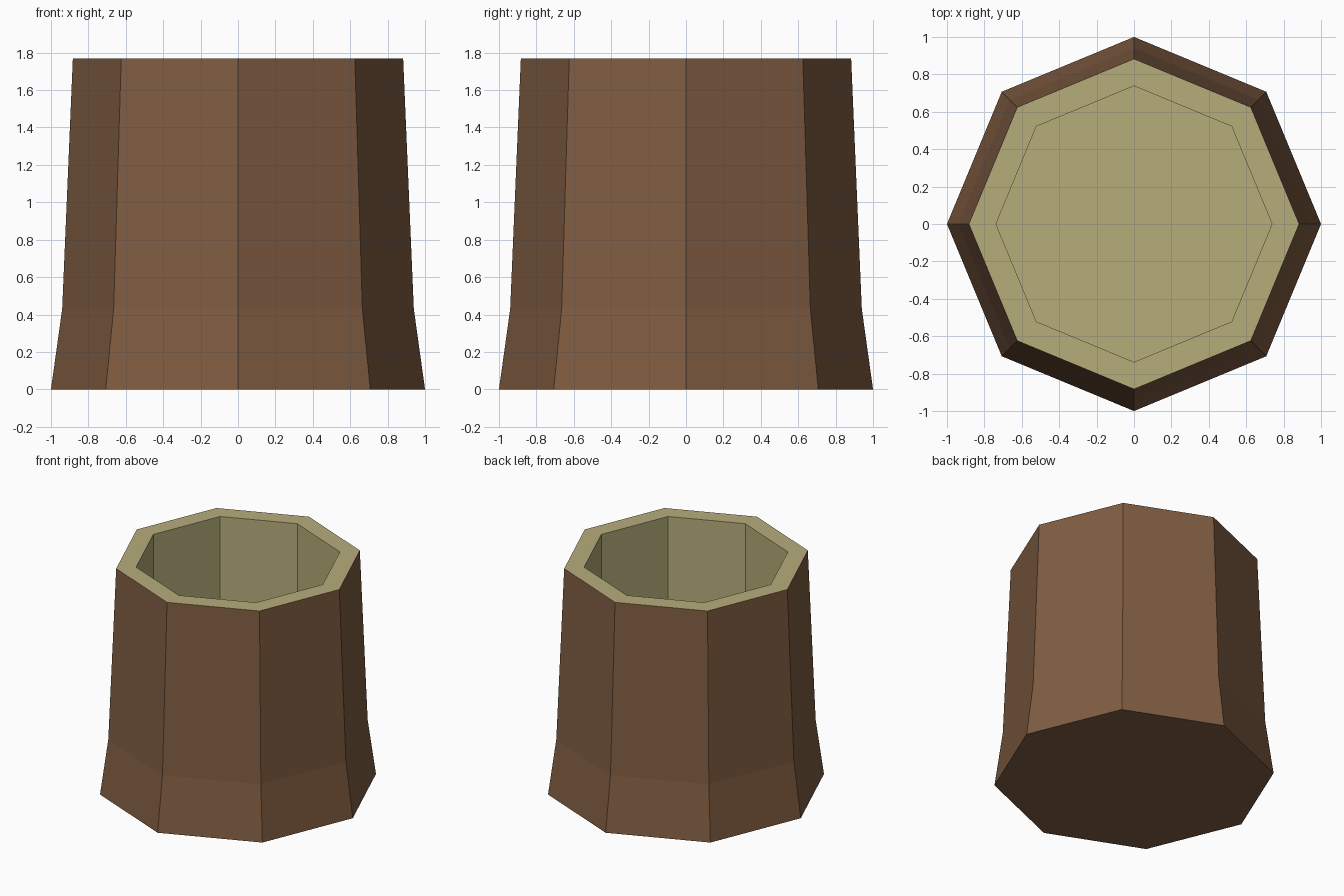
import bpy, bmesh, math

if "Cube" in bpy.data.objects:
    bpy.data.objects.remove(bpy.data.objects["Cube"])

SIDES = 8
FLOOR_Z = 0.4


def material(name, rgb):
    # sRGB 0-255 to linear
    lin = [((c / 255 + 0.055) / 1.055) ** 2.4 for c in rgb]
    m = bpy.data.materials.new(name)
    m.diffuse_color = (*lin, 1)
    m.use_nodes = True
    m.node_tree.nodes["Principled BSDF"].inputs["Base Color"].default_value = m.diffuse_color
    return m


bark = material("brown bark", (128, 93, 66))
wood = material("pale wood", (182, 173, 123))

# Stump profile (radius, height): flared foot, tapered trunk, rim, hollow
profile = [(1.0, 0), (0.94, 0.43), (0.883, 1.77), (0.738, 1.77), (0.738, FLOOR_Z)]

bm = bmesh.new()
rings = []
for r, z in profile:
    rings.append([bm.verts.new((r * math.cos(i * math.tau / SIDES),
                                r * math.sin(i * math.tau / SIDES), z))
                  for i in range(SIDES)])

# Skin between rings: bark outside, pale wood on the rim and in the hollow
for k in range(len(rings) - 1):
    for i in range(SIDES):
        j = (i + 1) % SIDES
        f = bm.faces.new((rings[k][i], rings[k][j], rings[k + 1][j], rings[k + 1][i]))
        f.material_index = 0 if k < 2 else 1

# Base and hollow floor
bm.faces.new(rings[0][::-1]).material_index = 0
bm.faces.new(rings[-1]).material_index = 1
bm.normal_update()

mesh = bpy.data.meshes.new("hollow_stump")
bm.to_mesh(mesh)
bm.free()
mesh.materials.append(bark)
mesh.materials.append(wood)
bpy.context.collection.objects.link(bpy.data.objects.new("hollow_stump", mesh))
